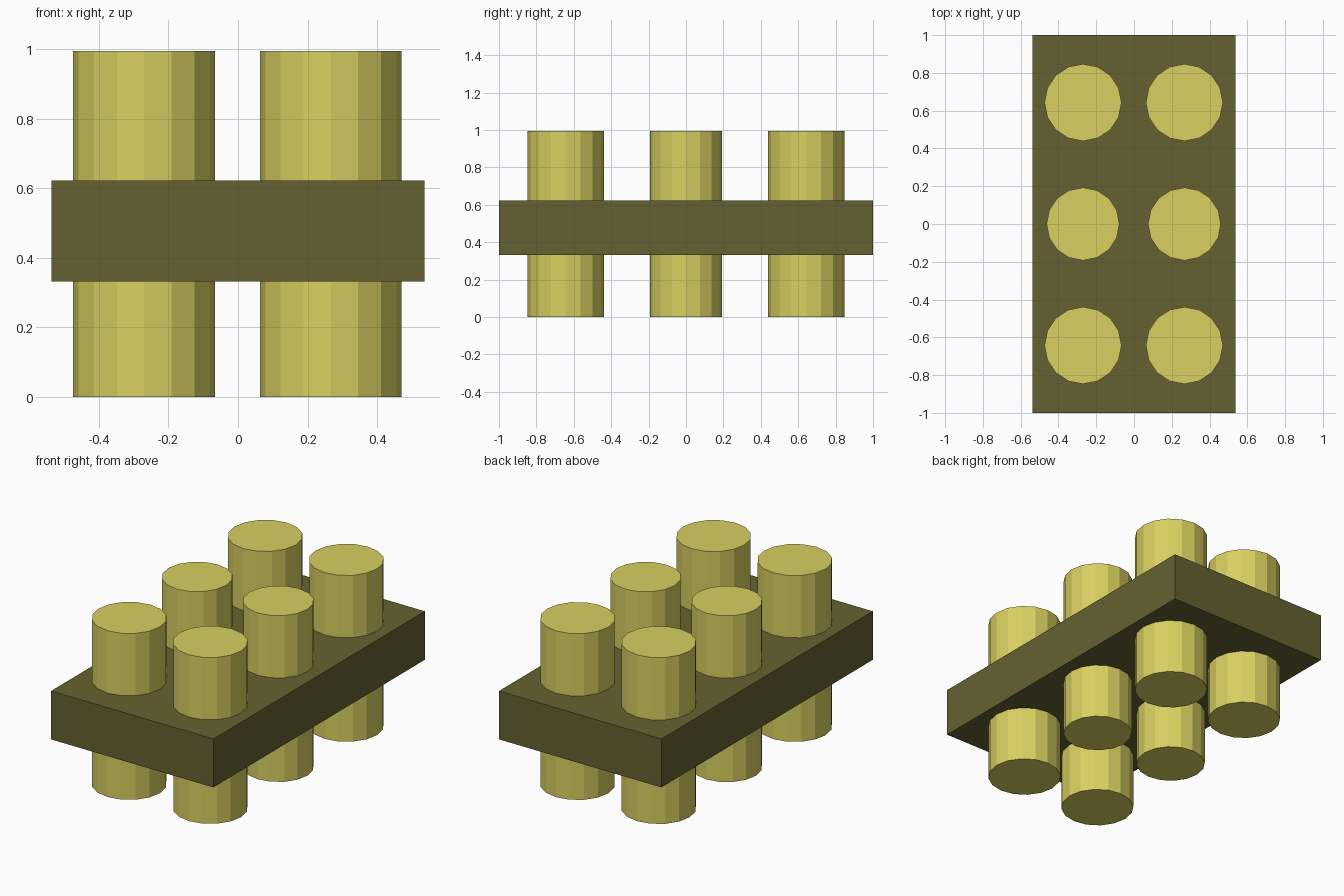
import bpy

if "Cube" in bpy.data.objects:
    bpy.data.objects.remove(bpy.data.objects["Cube"])


def material(name, rgb):
    m = bpy.data.materials.new(name)
    lin = [((c / 255 + 0.055) / 1.055) ** 2.4 for c in rgb]
    m.diffuse_color = (*lin, 1)
    m.use_nodes = True
    m.node_tree.nodes["Principled BSDF"].inputs["Base Color"].default_value = m.diffuse_color
    return m


yellow = material("mustard yellow", (216, 208, 97))
olive = material("dark olive", (101, 97, 49))

# Flat rectangular plate
bpy.ops.mesh.primitive_cube_add(size=1, location=(0, 0, 0.477))
plate = bpy.context.object
plate.name = "plate"
plate.scale = (1.074, 2, 0.29)
plate.data.materials.append(olive)

# Two rows of three 16-sided posts passing through the plate
HEIGHT = 0.995
for row, y, radius in (("front", -0.643, 0.204), ("middle", 0, 0.193), ("back", 0.643, 0.204)):
    for side, x in (("left", -0.27), ("right", 0.267)):
        bpy.ops.mesh.primitive_cylinder_add(vertices=16, radius=radius, depth=HEIGHT,
                                            location=(x, y, HEIGHT / 2))
        post = bpy.context.object
        post.name = f"{row}_{side}_post"
        post.data.materials.append(yellow)
